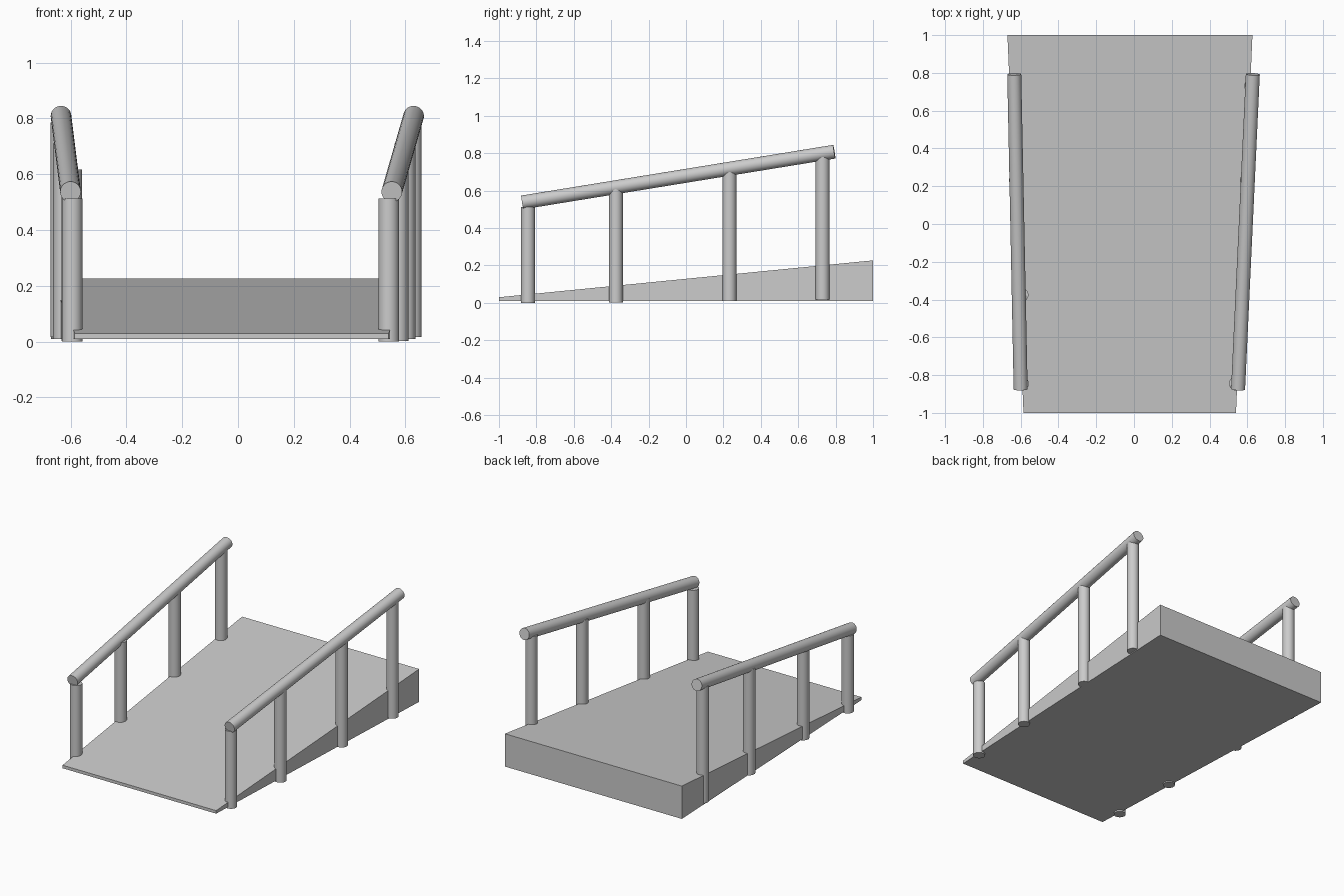
import bpy, bmesh
from mathutils import Vector

if "Cube" in bpy.data.objects:
    bpy.data.objects.remove(bpy.data.objects["Cube"])

R = 0.037


def rod(name, a, b, r=R):
    """Smooth-sided cylinder from point a to point b."""
    a, b = Vector(a), Vector(b)
    d = b - a
    bpy.ops.mesh.primitive_cylinder_add(vertices=32, radius=r, depth=d.length,
                                        location=(a + b) / 2)
    ob = bpy.context.object
    ob.rotation_euler = d.to_track_quat('Z', 'Y').to_euler()
    ob.name = name
    bpy.ops.object.shade_smooth_by_angle()
    return ob


# Ramp: tapered wedge lofted between the front and back end faces
def end_face(bm, x0, x1, y, z0, z1):
    return [bm.verts.new((x, y, z)) for x, z in ((x0, z0), (x1, z0), (x1, z1), (x0, z1))]


bm = bmesh.new()
front = end_face(bm, -0.585, 0.54, -1, 0.01, 0.03)
back = end_face(bm, -0.67, 0.627, 1, 0.01, 0.227)
bm.faces.new(front)
bm.faces.new(back[::-1])
for i in range(4):
    j = (i + 1) % 4
    bm.faces.new((front[i], back[i], back[j], front[j]))
bmesh.ops.recalc_face_normals(bm, faces=bm.faces)
mesh = bpy.data.meshes.new("ramp")
bm.to_mesh(mesh)
bm.free()
bpy.context.collection.objects.link(bpy.data.objects.new("ramp", mesh))

# Handrails: they splay outwards towards the back
rod("handrail_left", (-0.600, -0.875, 0.537), (-0.634, 0.793, 0.808))
rod("handrail_right", (0.551, -0.875, 0.537), (0.629, 0.793, 0.808))

# Posts: y, bottom z, top z, left x, right x
posts = [(-0.845, 0.0, 0.512, -0.594, 0.540),
         (-0.375, 0.002, 0.617, -0.596, 0.573),
         (0.232, 0.01, 0.71, -0.625, 0.598),
         (0.73, 0.017, 0.785, -0.634, 0.621)]
for i, (y, z0, z1, xl, xr) in enumerate(posts, 1):
    rod(f"post_left_{i}", (xl, y, z0), (xl, y, z1))
    rod(f"post_right_{i}", (xr, y, z0), (xr, y, z1))
